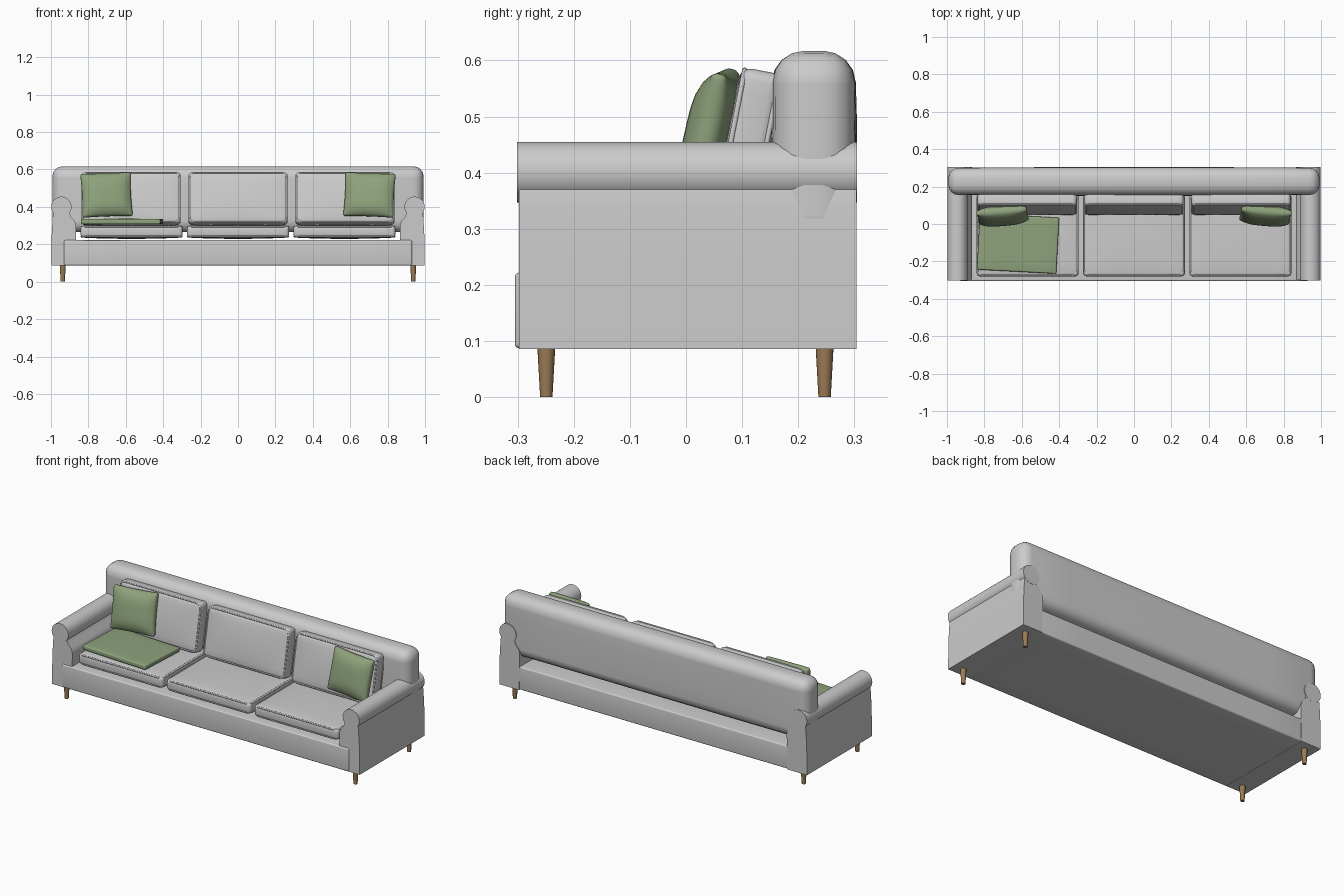
import bpy, bmesh, math
from mathutils import Matrix, Euler

if "Cube" in bpy.data.objects:
    bpy.data.objects.remove(bpy.data.objects["Cube"])


def material(name, color):
    m = bpy.data.materials.new(name)
    m.diffuse_color = color
    m.use_nodes = True
    m.node_tree.nodes["Principled BSDF"].inputs["Base Color"].default_value = m.diffuse_color
    return m


GREEN = material("sage_fabric", (0.27, 0.36, 0.20, 1))
WOOD = material("wood", (0.33, 0.2, 0.09, 1))


def finish(bm, name, mat=None, matrix=Matrix()):
    bmesh.ops.recalc_face_normals(bm, faces=bm.faces[:])
    for f in bm.faces:
        f.smooth = True
    me = bpy.data.meshes.new(name)
    bm.to_mesh(me)
    bm.free()
    me.set_sharp_from_angle(angle=math.radians(40))
    if mat:
        me.materials.append(mat)
    ob = bpy.data.objects.new(name, me)
    ob.matrix_world = matrix
    bpy.context.collection.objects.link(ob)
    return ob


def place(loc, rot):
    return Matrix.Translation(loc) @ Euler([math.radians(a) for a in rot]).to_matrix().to_4x4()


def padded(name, size, loc, rot=(0, 0, 0), bevel=0.02, crown=0.0, n=6, pinch=0.0, mat=None, power=2):
    """Upholstered block: crowned on both broad faces, rounded edges."""
    w, h, t = size
    bm = bmesh.new()
    bmesh.ops.create_grid(bm, x_segments=n, y_segments=n, size=1)
    top = bmesh.ops.extrude_face_region(bm, geom=bm.faces[:])["geom"]
    up = {v for v in top if isinstance(v, bmesh.types.BMVert)}
    for v in bm.verts:
        u, k = v.co.x, v.co.y
        z = t / 2 + crown * (1 - abs(u) ** power) * (1 - abs(k) ** power)
        v.co = (u * w / 2 * (1 - pinch * (1 - k * k)), k * h / 2 * (1 - pinch * (1 - u * u)),
                z if v in up else -z)
    bmesh.ops.recalc_face_normals(bm, faces=bm.faces[:])
    edges = [e for e in bm.edges if len(e.link_faces) == 2 and e.calc_face_angle() > 0.7]
    bmesh.ops.bevel(bm, geom=edges, offset=bevel, segments=4, profile=0.5,
                    affect='EDGES', clamp_overlap=True)
    return finish(bm, name, mat, place(loc, rot))


def piping(name, size, loc, rot=(0, 0, 0), r=0.03):
    """Cord loops along both rims of a cushion."""
    w, h, t = size
    cu = bpy.data.curves.new(name, 'CURVE')
    cu.dimensions = '3D'
    cu.bevel_depth = 0.005
    cu.bevel_resolution = 2
    for z in (-t / 2 + 0.006, t / 2 - 0.006):
        pts = []
        for q, (sx, sy) in enumerate([(1, 1), (-1, 1), (-1, -1), (1, -1)]):
            for i in range(6):
                a = math.pi / 2 * (q + i / 5)
                pts.append((sx * (w / 2 - 0.005 - r) + r * math.cos(a),
                            sy * (h / 2 - 0.005 - r) + r * math.sin(a), z, 1))
        sp = cu.splines.new('POLY')
        sp.points.add(len(pts) - 1)
        for p, co in zip(sp.points, pts):
            p.co = co
        sp.use_cyclic_u = True
    ob = bpy.data.objects.new(name, cu)
    ob.matrix_world = place(loc, rot)
    bpy.context.collection.objects.link(ob)


def extrude_profile(name, pts, y0, y1):
    bm = bmesh.new()
    f = bm.faces.new([bm.verts.new((x, y0, z)) for x, z in pts])
    res = bmesh.ops.extrude_face_region(bm, geom=[f])["geom"]
    bmesh.ops.translate(bm, vec=(0, y1 - y0, 0),
                        verts=[v for v in res if isinstance(v, bmesh.types.BMVert)])
    return finish(bm, name)


# Base and backrest
padded("base", (1.86, 0.607, 0.135), (0, -0.0015, 0.1545), bevel=0.008)
padded("backrest", (1.985, 0.352, 0.145), (0, 0.2275, 0.441), (90, 0, 0), bevel=0.055, crown=0.005)

# Arms: side panel, roll and legs on each side
panel = [(0.998, 0.086), (0.87, 0.086), (0.866, 0.30), (0.874, 0.325), (0.893, 0.345),
         (0.902, 0.37), (0.92, 0.40), (0.98, 0.40), (0.988, 0.37), (0.991, 0.34), (0.996, 0.25)]
for s, side in ((-1, "left"), (1, "right")):
    extrude_profile(side + "_arm_panel", [(s * x, z) for x, z in panel], -0.298, 0.304)
    roll = [(s * 0.944 + 0.054 * math.cos(i * math.tau / 32), 0.401 + 0.054 * math.sin(i * math.tau / 32))
            for i in range(32)]
    extrude_profile(side + "_arm_roll", roll, -0.301, 0.305)
    for y, end in ((-0.249, "front"), (0.247, "back")):
        bm = bmesh.new()
        bmesh.ops.create_cone(bm, cap_ends=True, segments=20, radius1=0.011, radius2=0.016, depth=0.09)
        finish(bm, f"{end}_{side}_leg", WOOD, Matrix.Translation((s * 0.937, y, 0.045)))

# Seat and back cushions with piping
for x, side in ((-0.569, "left"), (0, "middle"), (0.569, "right")):
    size, loc = (0.545, 0.44, 0.064), (x, -0.06, 0.268)
    padded(side + "_seat_cushion", size, loc, bevel=0.018, crown=0.007)
    piping(side + "_seat_piping", size, loc)
    size, loc, rot = (0.53, 0.28, 0.075), (x * 1.005, 0.11, 0.444), (79, 0, 0)
    padded(side + "_back_cushion", size, loc, rot, bevel=0.02, crown=0.01)
    piping(side + "_back_piping", size, loc, rot)

# Throw pillows and folded blanket
for s, side in ((-1, "left"), (1, "right")):
    padded(side + "_pillow", (0.27, 0.24, 0.03), (s * 0.703, 0.045, 0.464), (77, s * 2, s * -5),
           bevel=0.012, crown=0.03, n=10, pinch=0.03, mat=GREEN, power=4)
padded("blanket", (0.425, 0.30, 0.028), (-0.62, -0.105, 0.321), (0, 0, -3), bevel=0.008,
       crown=0.002, mat=GREEN)
